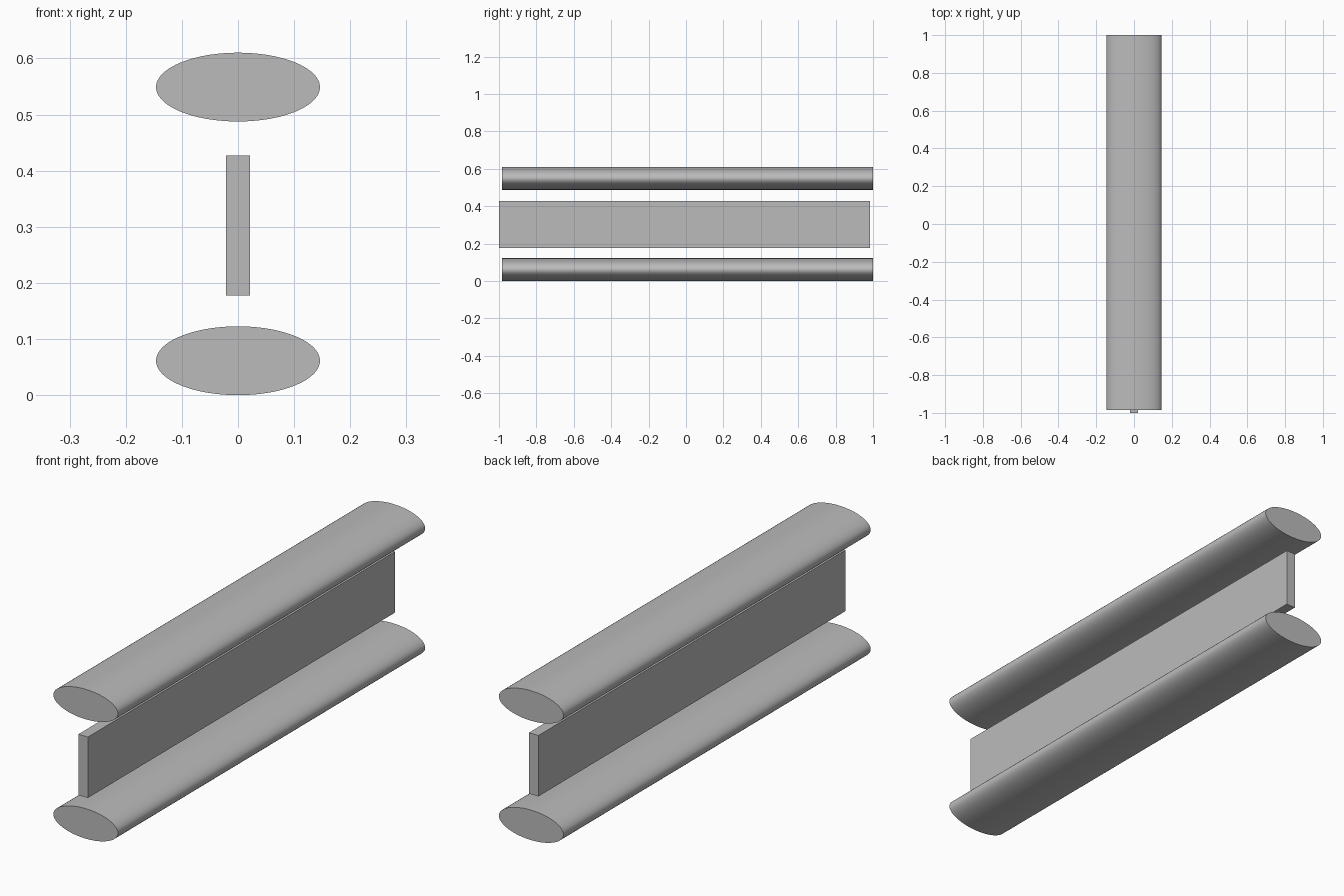
import bpy
import math

cube = bpy.data.objects.get("Cube")
if cube:
    bpy.data.objects.remove(cube, do_unlink=True)

# Plain grey for every part
grey = bpy.data.materials.new("grey")
grey.use_nodes = True
colour = (0.5, 0.5, 0.5, 1.0)
grey.diffuse_color = colour
grey.node_tree.nodes["Principled BSDF"].inputs["Base Color"].default_value = colour


def finish(name):
    obj = bpy.context.object
    obj.name = obj.data.name = name
    obj.data.materials.append(grey)
    bpy.ops.object.transform_apply(location=False, rotation=True, scale=True)
    return obj


def flange(name, z):
    # Elliptical bar running front to back
    bpy.ops.mesh.primitive_cylinder_add(
        vertices=96, radius=1, depth=1.984,
        location=(0, 0.008, z), rotation=(math.pi / 2, 0, 0))
    bpy.context.object.scale = (0.146, 0.0613, 1)
    finish(name)
    bpy.ops.object.shade_smooth_by_angle(angle=math.radians(35))


# Upper and lower bars
flange("lower_flange", 0.0613)
flange("upper_flange", 0.549)

# Thin upright plate between the bars, set slightly forward
bpy.ops.mesh.primitive_cube_add(size=1, location=(0, -0.008, 0.3025))
bpy.context.object.scale = (0.043, 1.984, 0.249)
finish("web_plate")
